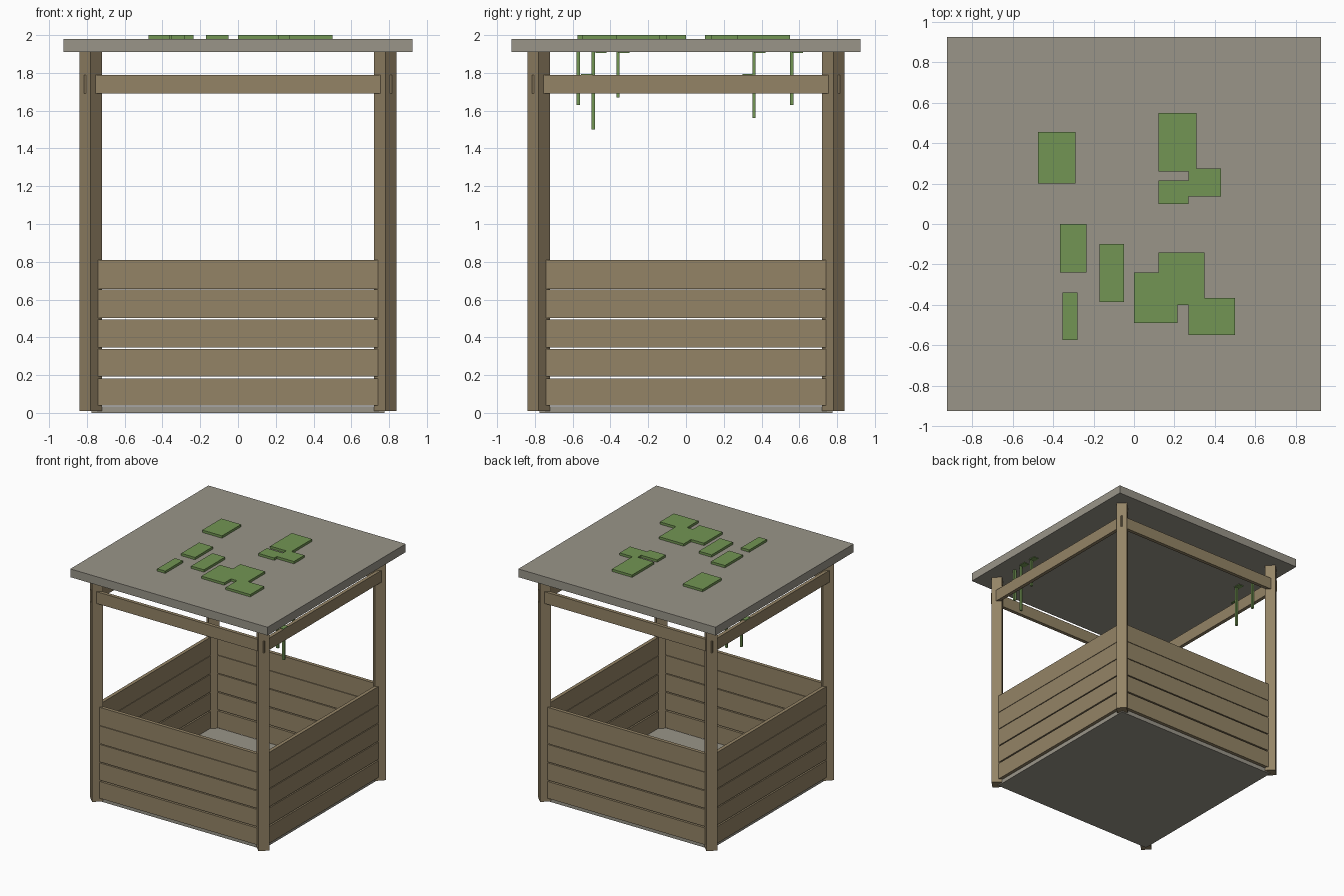
import bpy
import bmesh
from math import radians
from mathutils import Matrix, Vector

cube = bpy.data.objects.get("Cube")
if cube:
    bpy.data.objects.remove(cube, do_unlink=True)


def material(name, rgb):
    m = bpy.data.materials.new(name)
    m.use_nodes = True
    m.diffuse_color = (*rgb, 1)
    m.node_tree.nodes["Principled BSDF"].inputs["Base Color"].default_value = (*rgb, 1)
    return m


WOOD = material("weathered wood", (0.295, 0.23, 0.133))
STONE = material("grey stone", (0.32, 0.30, 0.25))
MOSS = material("moss green", (0.168, 0.30, 0.087))


def boxes(name, mat, bounds, spin=0):
    """One object of boxes given as (x0, x1, y0, y1, z0, z1); spin turns each about its own axis."""
    bm = bmesh.new()
    for x0, x1, y0, y1, z0, z1 in bounds:
        centre = Vector((x0 + x1, y0 + y1, z0 + z1)) / 2
        size = Matrix.Diagonal((x1 - x0, y1 - y0, z1 - z0, 1))
        turn = Matrix.Rotation(radians(spin), 4, 'Z')
        bmesh.ops.create_cube(bm, size=1, matrix=Matrix.Translation(centre) @ turn @ size)
    mesh = bpy.data.meshes.new(name)
    bm.to_mesh(mesh)
    bm.free()
    mesh.materials.append(mat)
    ob = bpy.data.objects.new(name, mesh)
    bpy.context.collection.objects.link(ob)
    return ob


# Floor and roof slabs
boxes("floor_slab", STONE, [(-0.775, 0.775, -0.775, 0.775, 0, 0.035)])
boxes("roof_slab", STONE, [(-0.925, 0.925, -0.925, 0.925, 1.91, 1.98)])

# Corner posts, turned so a flat side faces each corner
POST, HALF = 0.78, 0.0424
for ypos, yname in ((-POST, "front"), (POST, "back")):
    for xpos, xname in ((-POST, "right"), (POST, "left")):
        boxes(f"{yname}_{xname}_post", WOOD,
              [(xpos - HALF, xpos + HALF, ypos - HALF, ypos + HALF, 0.01, 1.91)], 45)

# Plank walls and top beams on all four sides
PITCH, OUT, THICK = 0.1545, 0.80, 0.03
planks = []
for i in range(5):
    z = 0.038 + i * PITCH
    planks.append((-OUT, OUT, -OUT, THICK - OUT, z, z + 0.143 + 0.0025 * i))
BEAM = 0.815
beam = [(-BEAM, BEAM, -BEAM, THICK - BEAM, 1.69, 1.79)]
for k, side in enumerate(("front", "left", "back", "right")):
    for name, parts in (("wall_planks", planks), ("top_beam", beam)):
        ob = boxes(f"{side}_{name}", WOOD, parts)
        ob.data.transform(Matrix.Rotation(radians(90 * k), 4, 'Z'))

# Moss patches on the roof
patches = [
    (-0.475, -0.29, 0.20, 0.455), (0.12, 0.31, 0.26, 0.55),
    (0.27, 0.43, 0.135, 0.275), (0.12, 0.27, 0.10, 0.215),
    (-0.365, -0.235, -0.24, 0), (-0.17, -0.05, -0.385, -0.10),
    (-0.355, -0.28, -0.575, -0.34), (0, 0.215, -0.49, -0.24),
    (0.12, 0.35, -0.40, -0.14), (0.27, 0.50, -0.55, -0.365),
]
boxes("roof_moss", MOSS, [(*p, 1.98, 2.0) for p in patches])

# Hanging vines just inside the side beams, with small leaf pads
R = 0.009
vines = [(0.773, -0.57, 1.63), (0.773, -0.49, 1.50), (0.773, -0.36, 1.67),
         (-0.773, 0.36, 1.56), (-0.773, 0.56, 1.63)]
boxes("hanging_vines", MOSS, [(x - R, x + R, y - R, y + R, z, 1.91) for x, y, z in vines])
pads = [(0.79, -0.525, 1.79), (0.773, -0.33, 1.905), (0.773, -0.45, 1.905),
        (-0.79, 0.33, 1.79), (-0.773, 0.39, 1.905), (-0.773, 0.59, 1.905)]
boxes("vine_leaf_pads", MOSS,
      [(x - 0.025, x + 0.025, y - 0.03, y + 0.03, z, z + 0.005) for x, y, z in pads])
